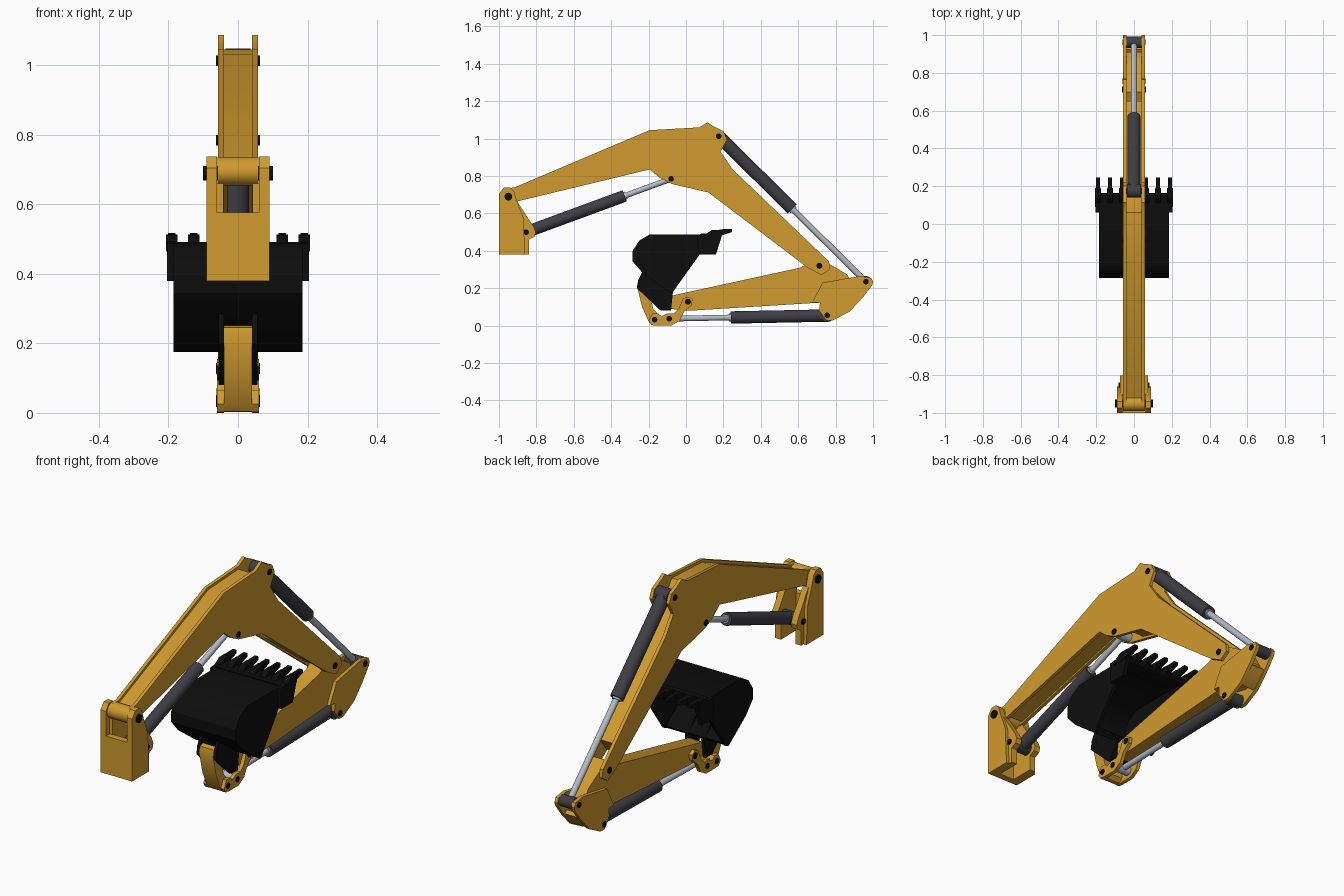
import bpy, bmesh, math
from mathutils import Vector

if "Cube" in bpy.data.objects:
    bpy.data.objects.remove(bpy.data.objects["Cube"])


def material(name, rgb):
    m = bpy.data.materials.new(name)
    m.diffuse_color = (*rgb, 1)
    m.use_nodes = True
    m.node_tree.nodes["Principled BSDF"].inputs["Base Color"].default_value = m.diffuse_color
    return m


YELLOW = material("yellow_paint", (0.64, 0.33, 0.028))
BLACK = material("black_steel", (0.004, 0.004, 0.004))
DARK = material("dark_cylinder", (0.05, 0.048, 0.06))
STEEL = material("bright_rod", (0.46, 0.50, 0.58))


def finish(name, bm, mat):
    bmesh.ops.recalc_face_normals(bm, faces=bm.faces)
    me = bpy.data.meshes.new(name)
    bm.to_mesh(me)
    bm.free()
    me.materials.append(mat)
    me.shade_smooth()
    me.set_sharp_from_angle(angle=math.radians(32))
    ob = bpy.data.objects.new(name, me)
    bpy.context.collection.objects.link(ob)
    return ob


def plate(name, pts, spans, mat):
    """Extrude a (y, z) outline over each x span."""
    bm = bmesh.new()
    for x0, x1 in spans:
        f = bm.faces.new([bm.verts.new((x0, y, z)) for y, z in pts])
        r = bmesh.ops.extrude_face_region(bm, geom=[f])
        vs = [g for g in r["geom"] if isinstance(g, bmesh.types.BMVert)]
        bmesh.ops.translate(bm, verts=vs, vec=(x1 - x0, 0, 0))
    return finish(name, bm, mat)


def both(a, b):
    return [(a, b), (-b, -a)]


def rod(name, parts, mat, n=24):
    """Cylinders between pairs of 3D points: (p, q, radius)."""
    bm = bmesh.new()
    for p, q, r in parts:
        p, q = Vector(p), Vector(q)
        d = q - p
        m = d.to_track_quat('Z', 'Y').to_matrix().to_4x4()
        m.translation = (p + q) / 2
        bmesh.ops.create_cone(bm, cap_ends=True, segments=n, radius1=r,
                              radius2=r, depth=d.length, matrix=m)
    return finish(name, bm, mat)


def cross(y, z, half, r):
    return ((-half, y, z), (half, y, z), r)


def strip(path, t):
    """Closed outline of an open path thickened to its left by t."""
    ps = [Vector(p) for p in path]
    inner = []
    for i, p in enumerate(ps):
        ds = []
        if i > 0:
            ds.append((p - ps[i - 1]).normalized())
        if i < len(ps) - 1:
            ds.append((ps[i + 1] - p).normalized())
        d = sum(ds, Vector((0, 0))).normalized()
        c = max(d.dot(ds[0]), 0.5)
        inner.append(p + Vector((-d.y, d.x)) * t / c)
    return [tuple(p) for p in ps + inner[::-1]]


def ram(name, base, tip, split, r, rr, collar=0.03):
    """Hydraulic cylinder: dark barrel with base eye, bright rod with eye."""
    b, t = Vector((0, *base)), Vector((0, *tip))
    d = t - b
    s = b + d * split
    rod(name + "_barrel", [(b, s, r), cross(*base, 0.036, r * 1.05)], DARK)
    rod(name + "_rod", [(s - d * 0.02, t, rr),
                        (s, s + d.normalized() * collar * 0.3, rr * 1.4)], STEEL)


# Base bracket: front plate, cheeks, lugs for the lifting ram
plate("bracket_front_plate", [(-1, .38), (-.965, .38), (-.965, .576), (-1, .576)],
      [(-.09, .09)], YELLOW)
plate("bracket_cheeks", [(-1, .38), (-.86, .38), (-.87, .58), (-.905, .67), (-.92, .72),
                         (-.94, .738), (-.975, .738), (-1, .705)], both(.06, .091), YELLOW)
plate("bracket_lugs", [(-.97, .38), (-.84, .38), (-.84, .46), (-.81, .475), (-.803, .50),
                       (-.815, .53), (-.90, .66), (-.97, .66)], both(.042, .075), YELLOW)

# Boom: two side plates with a recessed box between them
plate("boom_side_plates", [
    (-.975, .70), (-.96, .735), (-.92, .738), (-.195, 1.045), (.07, 1.06), (.115, 1.087),
    (.14, 1.07), (.20, 1.04), (.22, .995), (.185, .93), (.25, .835), (.765, .343),
    (.77, .30), (.725, .27), (.65, .31), (.12, .712), (0, .74), (-.077, .758),
    (-.14, .79), (-.195, .835), (-.90, .665), (-.95, .655)], both(.04, .0575), YELLOW)
plate("boom_box", [
    (-.93, .72), (-.19, 1.032), (.06, 1.045), (.11, .97), (.16, .91), (.24, .825),
    (.65, .43), (.60, .36), (.12, .722), (.02, .75), (-.05, .84), (-.19, .845),
    (-.90, .675)], [(-.041, .041)], YELLOW)
rod("boom_foot_barrel", [cross(-.95, .695, .0595, .041)], YELLOW, 32)

# Stick: central box beam with outer plates at the tail
plate("stick_beam", [
    (-.10, .15), (-.07, .162), (.61, .31), (.70, .36), (.775, .325), (.86, .275),
    (.91, .19), (.87, .12), (.80, .105), (.716, .123), (.02, .08), (-.09, .09),
    (-.125, .12)], [(-.04, .04)], YELLOW)
plate("stick_tail_plates", [
    (.73, .23), (.675, .125), (.716, .123), (.712, .08), (.75, .028), (.785, .028),
    (.875, .075), (.945, .15), (.995, .215), (1.0, .235), (.99, .255), (.93, .265)],
    both(.039, .0575), YELLOW)
plate("stick_tail_wall", [(.86, .075), (.875, .08), (.94, .155), (.925, .17), (.86, .13)],
      [(-.04, .04)], YELLOW)

# Hydraulic rams
ram("boom_ram", (-.855, .50), (-.08, .785), .68, .032, .015)
ram("stick_ram", (.175, 1.013), (.962, .235), .50, .034, .016)
ram("bucket_ram", (.755, .054), (-.09, .037), .61, .033, .015)
rod("boom_ram_eye", [cross(-.08, .785, .036, .024)], STEEL)
rod("stick_ram_eye", [cross(.962, .235, .039, .03)], DARK)
rod("bucket_ram_eye", [cross(-.09, .037, .036, .024)], STEEL)

# Bucket linkage
plate("side_links", [
    (-.20, .025), (-.185, .003), (-.155, 0), (-.08, 0), (-.035, .025), (-.01, .075),
    (.03, .11), (.035, .14), (.01, .155), (-.015, .145), (-.04, .09), (-.065, .065),
    (-.10, .066), (-.13, .05), (-.15, .066), (-.18, .066)], both(.041, .06), YELLOW)
plate("bucket_link", [
    (-.255, .245), (-.262, .21), (-.235, .10), (-.20, .022), (-.185, .004), (-.16, .002),
    (-.14, .02), (-.14, .05), (-.175, .09), (-.20, .20), (-.205, .235), (-.23, .252)],
    [(-.04, .04)], YELLOW)

# Bucket: curved shell, side plates, hanger ears
shell = [(.14, .487), (-.195, .487), (-.25, .455), (-.285, .40), (-.285, .343),
         (-.23, .28), (-.085, .175)]
plate("bucket_shell", strip(shell, .018), [(-.18, .18)], BLACK)
plate("bucket_sides", shell + [(-.07, .18), (.073, .38), (.15, .40)],
      both(.168, .185), BLACK)
plate("bucket_ears", [
    (-.235, .285), (-.255, .245), (-.262, .20), (-.135, .08), (-.08, .08), (-.07, .18),
    (-.13, .25)], both(.041, .056), BLACK)
plate("bucket_side_cutters", [(.065, .38), (.16, .38), (.19, .475), (.17, .50),
                              (.06, .487)], both(.183, .204), BLACK)
plate("bucket_lip", [(.08, .465), (.16, .47), (.165, .492), (.08, .492)],
      [(-.186, .186)], BLACK)

# Seven teeth, each a wide socket and a narrower tip
xs = [(i - 3) * .0635 for i in range(7)]
plate("tooth_sockets", [(.09, .465), (.17, .465), (.19, .478), (.19, .513), (.14, .512),
                        (.11, .492)], [(x - .0165, x + .0165) for x in xs], BLACK)
plate("tooth_tips", [(.18, .478), (.245, .50), (.245, .517), (.18, .515)],
      [(x - .011, x + .011) for x in xs], BLACK)

# Pivot pins
rod("pivot_pins", [
    cross(-.95, .69, .10, .021), cross(-.855, .50, .081, .015),
    cross(-.08, .785, .063, .015), cross(.175, 1.013, .063, .015),
    cross(.713, .32, .063, .016), cross(.962, .235, .062, .015),
    cross(.755, .056, .062, .015), cross(.01, .128, .063, .016),
    cross(-.09, .037, .063, .015), cross(-.168, .032, .063, .015),
    cross(-.11, .115, .059, .022), cross(-.232, .222, .057, .016)], BLACK, 16)
